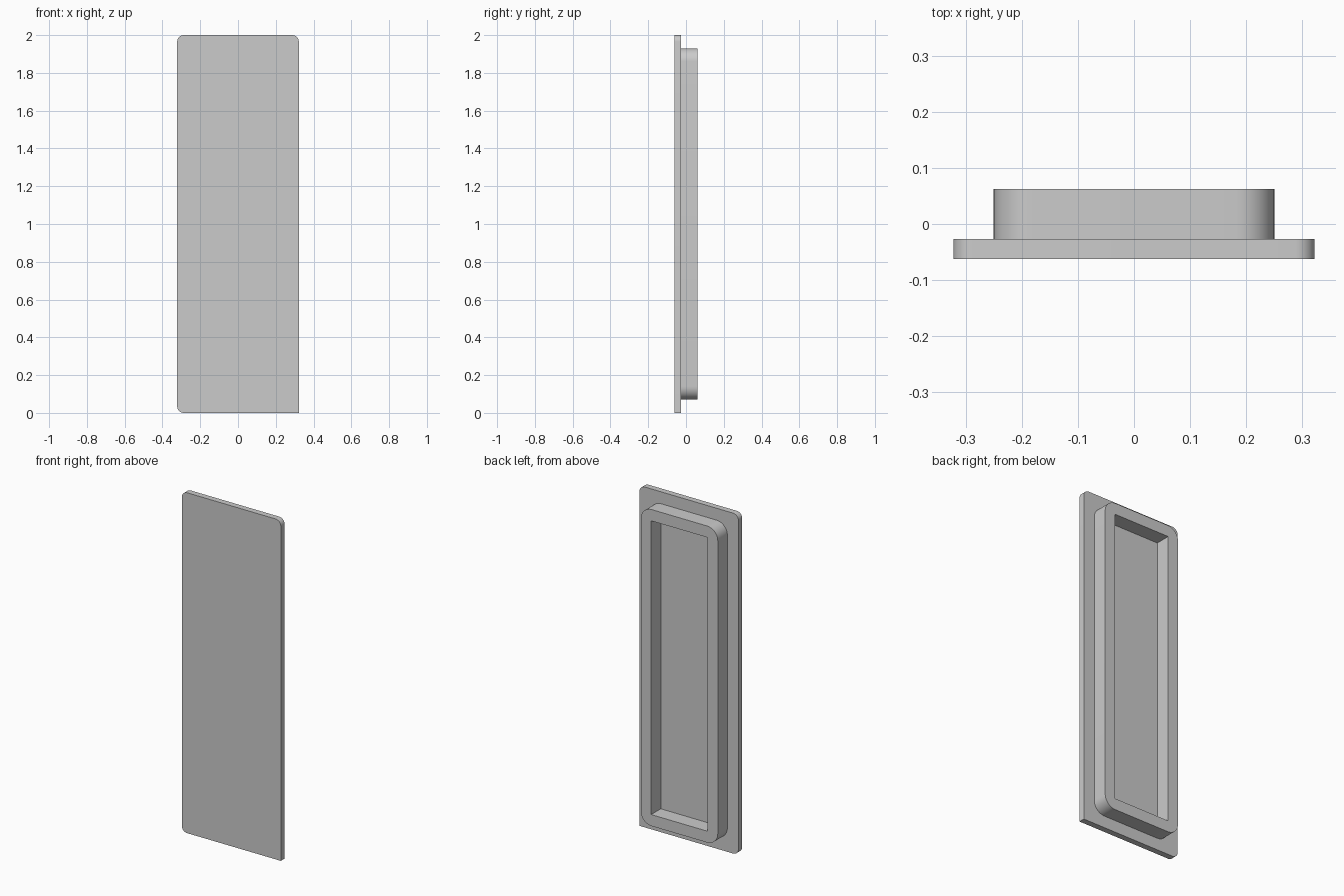
import bpy, bmesh, math

cube = bpy.data.objects.get("Cube")
if cube:
    bpy.data.objects.remove(cube, do_unlink=True)

grey = bpy.data.materials.new("plain grey")
grey.use_nodes = True
COLOUR = (0.6, 0.6, 0.6, 1)
grey.diffuse_color = COLOUR
grey.node_tree.nodes["Principled BSDF"].inputs["Base Color"].default_value = COLOUR


def outline(half_w, z0, z1, radii, steps=10):
    """Rectangle in x and z; radii run anticlockwise from the upper +x corner."""
    corners = [(1, z1, -1), (-1, z1, -1), (-1, z0, 1), (1, z0, 1)]
    points = []
    for i, ((sx, z, sz), r) in enumerate(zip(corners, radii)):
        if r == 0:
            points.append((sx * half_w, z))
            continue
        for k in range(steps + 1):
            a = math.pi / 2 * (i + k / steps)
            points.append((sx * (half_w - r) + r * math.cos(a),
                           z + sz * r + r * math.sin(a)))
    return points


def extrude(name, points, y0, y1):
    bm = bmesh.new()
    face = bm.faces.new([bm.verts.new((x, y0, z)) for x, z in points])
    result = bmesh.ops.extrude_face_region(bm, geom=[face], use_keep_orig=True)
    verts = [g for g in result["geom"] if isinstance(g, bmesh.types.BMVert)]
    bmesh.ops.translate(bm, verts=verts, vec=(0, y1 - y0, 0))
    bmesh.ops.recalc_face_normals(bm, faces=bm.faces)
    mesh = bpy.data.meshes.new(name)
    bm.to_mesh(mesh)
    bm.free()
    mesh.materials.append(grey)
    obj = bpy.data.objects.new(name, mesh)
    bpy.context.collection.objects.link(obj)
    return obj


# Front plate with three rounded corners and one square corner
plate = extrude("front_plate", outline(0.322, 0, 2, (0.035, 0.035, 0.035, 0)), -0.062, -0.027)

# Raised rim on the back, with rounded outer corners
rim = extrude("back_rim", outline(0.25, 0.07, 1.93, [0.07] * 4), -0.027, 0.062)

# Square-cornered opening through the rim
cutter = extrude("rim_opening_cutter", outline(0.183, 0.137, 1.863, [0] * 4), -0.1, 0.1)
cut = rim.modifiers.new("opening", 'BOOLEAN')
cut.operation = 'DIFFERENCE'
cut.solver = 'EXACT'
cut.object = cutter
bpy.ops.object.select_all(action='DESELECT')
rim.select_set(True)
bpy.context.view_layer.objects.active = rim
bpy.ops.object.modifier_apply(modifier="opening")
bpy.data.objects.remove(cutter, do_unlink=True)

# Smooth round corners, sharp edges kept
plate.select_set(True)
bpy.ops.object.shade_smooth_by_angle(angle=math.radians(30))
